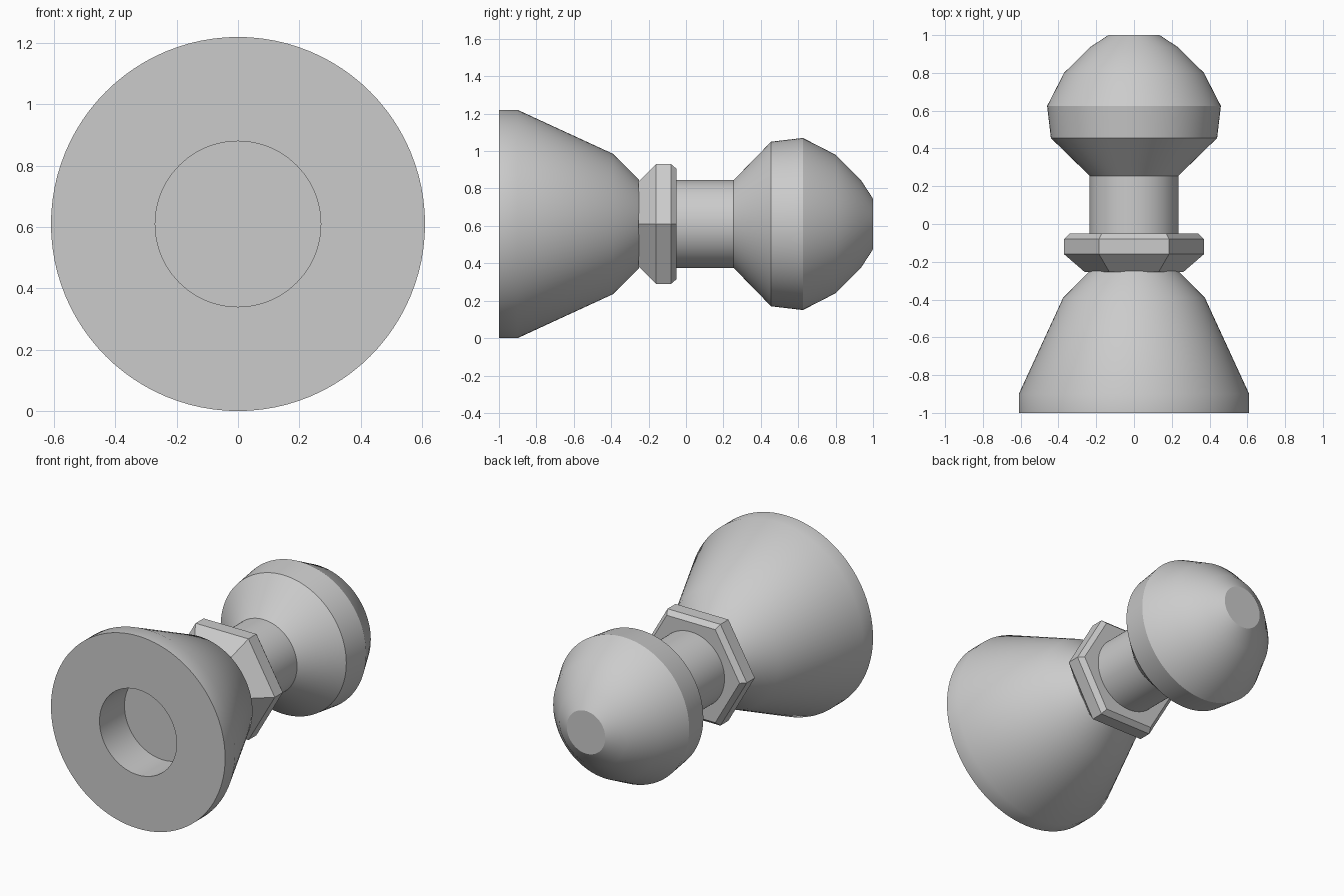
import bpy
import bmesh
import math

AXIS_Z = 0.61  # height of the common turning axis

cube = bpy.data.objects.get("Cube")
if cube:
    bpy.data.objects.remove(cube, do_unlink=True)

grey = bpy.data.materials.new("plain grey")
grey.use_nodes = True
colour = (0.6, 0.6, 0.6, 1)
grey.diffuse_color = colour
grey.node_tree.nodes["Principled BSDF"].inputs["Base Color"].default_value = colour


def turned(name, profile, sides):
    """Turn a (y, radius) profile around the y axis and cap both ends."""
    bm = bmesh.new()
    rings = []
    for y, r in profile:
        angles = [2 * math.pi * i / sides for i in range(sides)]
        rings.append([bm.verts.new((r * math.cos(a), y, r * math.sin(a))) for a in angles])
    for a, b in zip(rings, rings[1:]):
        for i in range(sides):
            j = (i + 1) % sides
            bm.faces.new((a[i], a[j], b[j], b[i]))
    bm.faces.new(rings[0])
    bm.faces.new(rings[-1])
    bmesh.ops.recalc_face_normals(bm, faces=bm.faces)
    mesh = bpy.data.meshes.new(name)
    bm.to_mesh(mesh)
    bm.free()
    mesh.materials.append(grey)
    obj = bpy.data.objects.new(name, mesh)
    obj.location.z = AXIS_Z
    bpy.context.collection.objects.link(obj)
    bpy.ops.object.select_all(action="DESELECT")
    obj.select_set(True)
    bpy.context.view_layer.objects.active = obj
    bpy.ops.object.shade_smooth_by_angle(angle=math.radians(30))
    return obj


# Flared base with a blind round hole in its front face
turned("flared_base", [(-0.75, 0.27), (-1, 0.27), (-1, 0.61), (-0.9, 0.61),
                       (-0.39, 0.375), (-0.25, 0.235)], 96)

# Chamfered hexagonal collar
turned("hex_collar", [(-0.255, 0.26), (-0.16, 0.37), (-0.08, 0.37), (-0.05, 0.34)], 6)

# Round neck running into the ball head with a flat tip
turned("neck_and_ball", [(-0.1, 0.235), (0.255, 0.235), (0.455, 0.44), (0.625, 0.46),
                         (0.8, 0.37), (0.935, 0.235), (1, 0.135)], 96)
